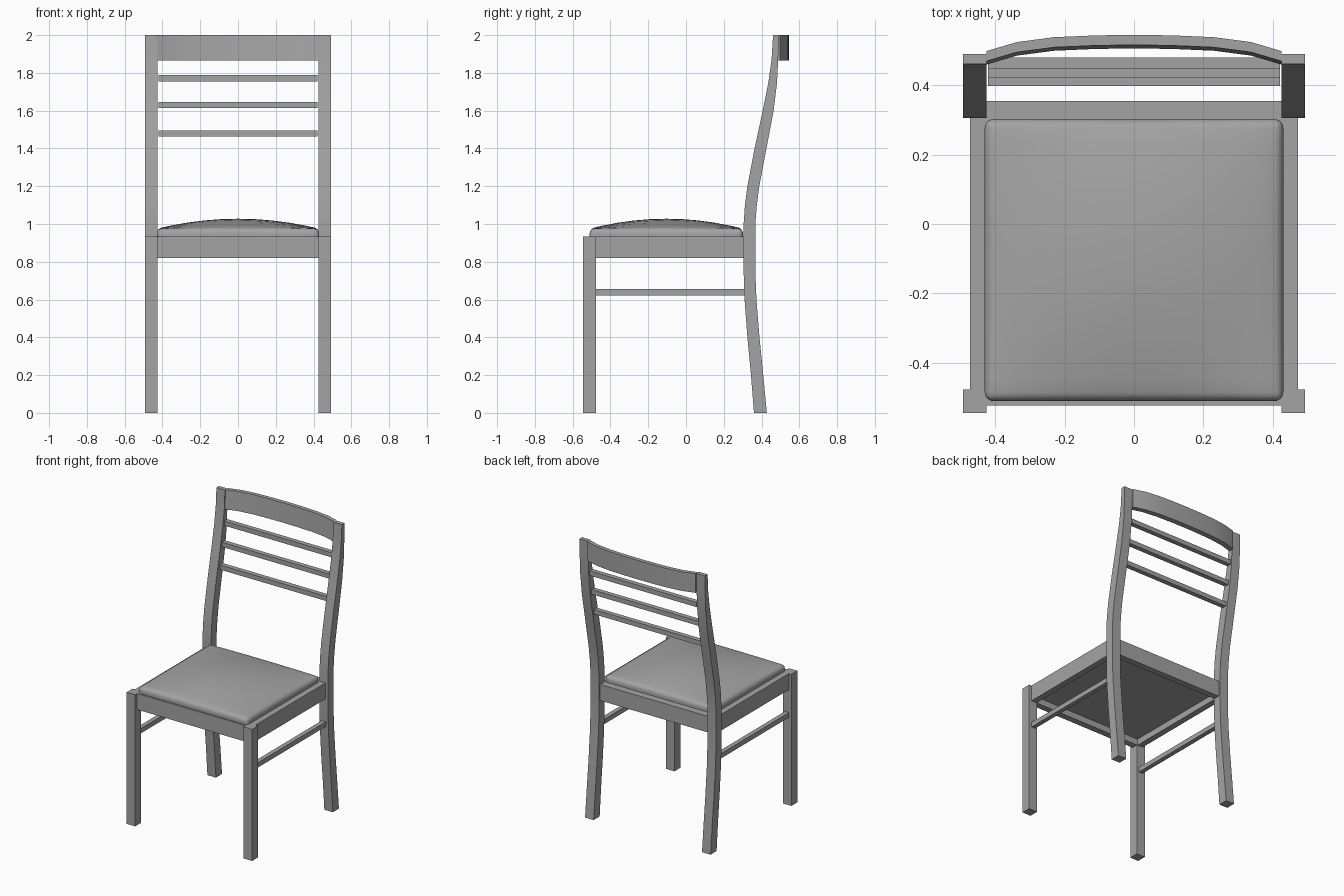
import bpy, bmesh
from mathutils import Vector

cube = bpy.data.objects.get("Cube")
if cube:
    bpy.data.objects.remove(cube, do_unlink=True)

grey = bpy.data.materials.new("plain grey")
grey.use_nodes = True
COLOUR = (0.37, 0.37, 0.37, 1)
grey.diffuse_color = COLOUR
grey.node_tree.nodes["Principled BSDF"].inputs["Base Color"].default_value = COLOUR


def finish(name, bm, smooth=False):
    bmesh.ops.recalc_face_normals(bm, faces=bm.faces)
    mesh = bpy.data.meshes.new(name)
    bm.to_mesh(mesh)
    bm.free()
    mesh.materials.append(grey)
    obj = bpy.data.objects.new(name, mesh)
    bpy.context.collection.objects.link(obj)
    if smooth:
        bpy.ops.object.select_all(action="DESELECT")
        obj.select_set(True)
        bpy.context.view_layer.objects.active = obj
        bpy.ops.object.shade_smooth_by_angle(angle=0.6)
    return obj


def box_mesh(x, y, z):
    bm = bmesh.new()
    bmesh.ops.create_cube(bm, size=1)
    for v in bm.verts:
        v.co = Vector([lo + (c + 0.5) * (hi - lo) for c, (lo, hi) in zip(v.co, (x, y, z))])
    return bm


def box(name, x, y, z):
    return finish(name, box_mesh(x, y, z))


def loft(name, sections):
    """Join a row of four-cornered sections into a closed bar."""
    bm = bmesh.new()
    rings = [[bm.verts.new(p) for p in s] for s in sections]
    for a, b in zip(rings, rings[1:]):
        for i in range(4):
            j = (i + 1) % 4
            bm.faces.new((a[i], a[j], b[j], b[i]))
    bm.faces.new(rings[0])
    bm.faces.new(rings[-1])
    return finish(name, bm, smooth=True)


IN, OUT = 0.425, 0.492         # leg sides
BASE, TOP = 0.819, 0.933       # seat frame heights

# Swept rear legs: height, front edge, back edge
LEG = [(0, .36, .428), (.2, .344, .409), (.4, .325, .389), (.6, .31, .373),
       (.75, .305, .367), (1, .305, .367), (1.1, .312, .375), (1.2, .325, .388),
       (1.4, .363, .426), (1.6, .406, .464), (1.75, .436, .482), (1.87, .453, .488),
       (2, .461, .49)]

for side, s in (("left", 1), ("right", -1)):
    def span(a, b):
        return sorted((s * a, s * b))
    box(f"{side}_front_leg", span(IN, OUT), (-.544, -.477), (0, TOP))
    loft(f"{side}_rear_leg", [[(s * IN, f, z), (s * OUT, f, z), (s * OUT, b, z), (s * IN, b, z)]
                              for z, f, b in LEG])
    box(f"{side}_apron", span(.43, .473), (-.48, .31), (BASE, TOP))
    box(f"{side}_stretcher", span(.441, .473), (-.48, .315), (.622, .656))

# Front and rear seat frame, with the seat board set inside
box("front_apron", (-IN, IN), (-.522, -.477), (BASE, TOP))
box("rear_apron", (-IN, IN), (.309, .354), (BASE, TOP))
box("seat_board", (-.43, .43), (-.477, .309), (BASE + .045, TOP))

# Back slats
for i, (y, z) in enumerate(((.397, 1.462), (.422, 1.613), (.446, 1.755))):
    box(f"back_slat_{i + 1}", (-.42, .42), (y, y + .034), (z, z + .033))

# Bowed top rail between the legs: distance from centre, back edge
half = [(IN, .498), (.337, .524), (.23, .538), (.115, .543)]
bow = [(-x, y) for x, y in half] + [(0, .545)] + half[::-1]
loft("top_rail", [[(x, b, 1.865), (x, b, 2), (x, b - .029, 2), (x, b - .039, 1.865)]
                  for x, b in bow])

# Domed seat cushion
HX, Y0, Y1 = .43, -.51, .302
bm = box_mesh((-HX, HX), (Y0, Y1), (TOP, .975))
edges = [e for e in bm.edges if max(v.co.z for v in e.verts) > .96]
bmesh.ops.bevel(bm, geom=edges, offset=.025, segments=4, profile=.5, affect="EDGES")
CY, HY = (Y0 + Y1) / 2, (Y1 - Y0) / 2
for i in range(-4, 5):
    for co, no in (((i * .09, 0, 0), (1, 0, 0)), ((0, CY + i * .085, 0), (0, 1, 0))):
        bmesh.ops.bisect_plane(bm, geom=bm.verts[:] + bm.edges[:] + bm.faces[:],
                               plane_co=co, plane_no=no)
for v in bm.verts:
    if v.co.z > TOP + .001:
        u, w = v.co.x / HX, (v.co.y - CY) / HY
        v.co.z += .053 * max(0, 1 - u * u) * max(0, 1 - w * w)
finish("seat_cushion", bm, smooth=True)
